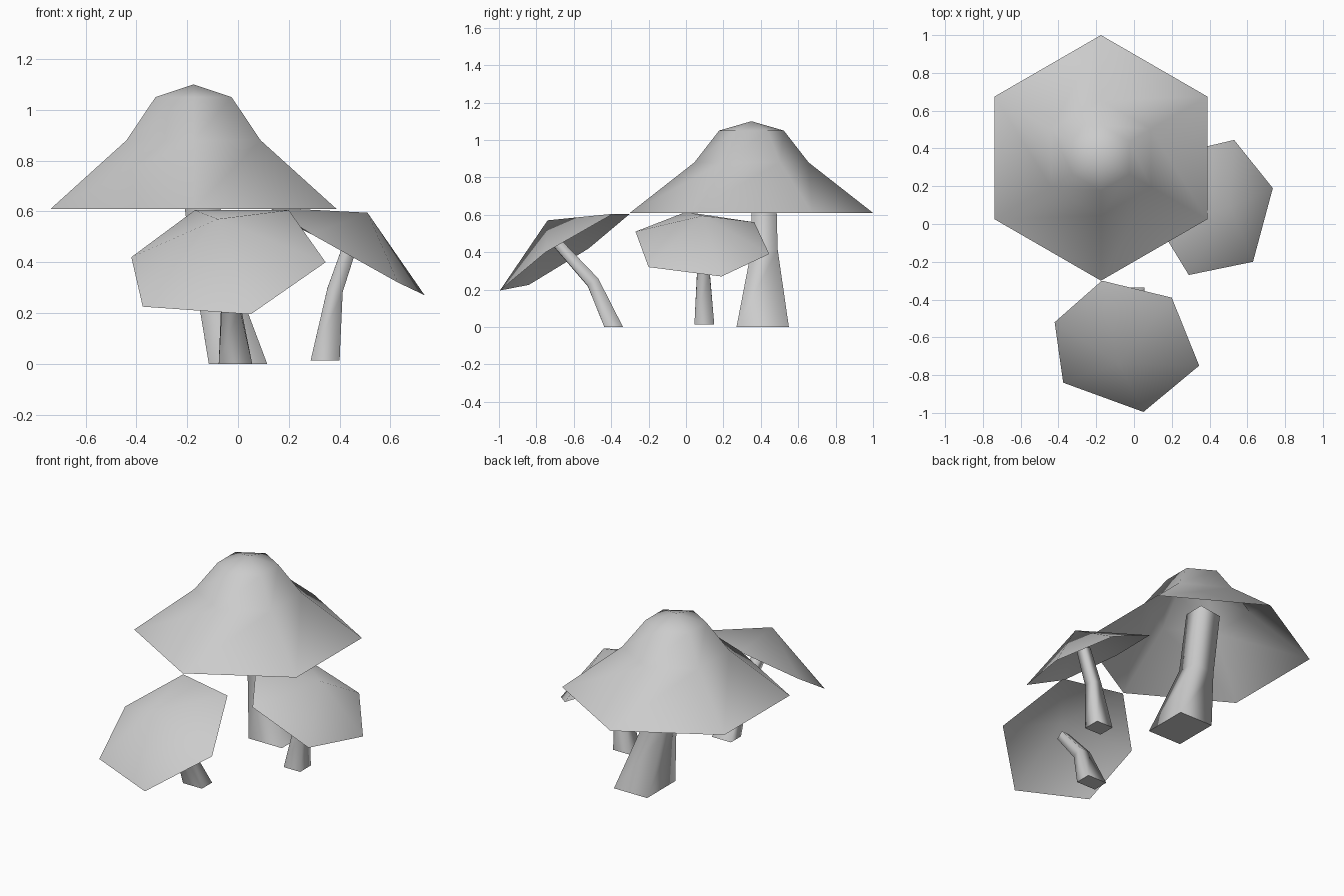
import bpy, bmesh
from math import cos, sin, radians
from mathutils import Vector

if "Cube" in bpy.data.objects:
    bpy.data.objects.remove(bpy.data.objects["Cube"], do_unlink=True)

# Single plain grey for every part
grey = bpy.data.materials.new("plain_grey")
grey.use_nodes = True
grey.diffuse_color = (0.6, 0.6, 0.6, 1)
grey.node_tree.nodes["Principled BSDF"].inputs["Base Color"].default_value = grey.diffuse_color


def finish(name, bm):
    bmesh.ops.recalc_face_normals(bm, faces=bm.faces)
    mesh = bpy.data.meshes.new(name)
    bm.to_mesh(mesh)
    bm.free()
    mesh.materials.append(grey)
    obj = bpy.data.objects.new(name, mesh)
    bpy.context.collection.objects.link(obj)
    return obj


def bridge(bm, lower, upper):
    count = len(lower)
    for i in range(count):
        j = (i + 1) % count
        bm.faces.new((lower[i], lower[j], upper[j], upper[i])).smooth = True


def make_cap(name, rings, apex):
    """Open smooth shell: rings from the rim upwards, closed by an apex."""
    bm = bmesh.new()
    loops = [[bm.verts.new(p) for p in ring] for ring in rings]
    for lower, upper in zip(loops, loops[1:]):
        bridge(bm, lower, upper)
    tip, top = bm.verts.new(apex), loops[-1]
    for i in range(len(top)):
        bm.faces.new((top[i], top[(i + 1) % len(top)], tip)).smooth = True
    return finish(name, bm)


def make_stem(name, path):
    """Bent four-sided stem: path entries are (centre, half width, half depth)."""
    bm = bmesh.new()
    up = Vector((0, 0, 1))
    centres = [Vector(c) for c, _, _ in path]
    loops = []
    for i, (_, hx, hy) in enumerate(path):
        # The foot stays level; upper sections follow the bend
        before = centres[i] - centres[max(i - 1, 0)]
        after = centres[min(i + 1, len(path) - 1)] - centres[i]
        heading = up if i == 0 else before.normalized() + after.normalized()
        turn = up.rotation_difference(heading)
        corners = ((-hx, -hy, 0), (hx, -hy, 0), (hx, hy, 0), (-hx, hy, 0))
        loops.append([bm.verts.new(centres[i] + turn @ Vector(c)) for c in corners])
    for lower, upper in zip(loops, loops[1:]):
        bridge(bm, lower, upper)
    for end in (loops[0], loops[-1]):
        for edge in bm.faces.new(end).edges:
            edge.smooth = False
    return finish(name, bm)


def hexagon(x, y, z, radius):
    angles = [radians(30 + 60 * i) for i in range(6)]
    return [(x + radius * cos(a), y + radius * sin(a), z) for a in angles]


# Large mushroom: bell-shaped hexagonal cap
bell = [(0.61, 0.65), (0.88, 0.305), (1.05, 0.173)]
make_cap("large_cap", [hexagon(-0.175, 0.35, z, r) for z, r in bell], (-0.175, 0.35, 1.10))
make_stem("large_stem", [((0, 0.41, 0), 0.115, 0.14),
                         ((-0.11, 0.42, 0.40), 0.07, 0.07),
                         ((-0.165, 0.415, 0.80), 0.07, 0.065)])

# Front mushroom: shallow cone tipped forwards
front_rim = [(-0.42, -0.52, 0.42), (-0.375, -0.84, 0.225), (0.05, -0.995, 0.195),
             (0.345, -0.75, 0.40), (0.2, -0.39, 0.605), (-0.17, -0.3, 0.605)]
make_cap("front_cap", [front_rim], (-0.08, -0.74, 0.57))
make_stem("front_stem", [((-0.01, -0.387, 0), 0.066, 0.05),
                         ((-0.03, -0.497, 0.238), 0.035, 0.034),
                         ((-0.055, -0.69, 0.45), 0.028, 0.026)])

# Side mushroom: shallow cone tipped sideways
side_rim = [(0.53, 0.445, 0.39), (0.19, 0.365, 0.56), (0.125, 0.0, 0.615),
            (0.29, -0.27, 0.51), (0.63, -0.2, 0.32), (0.735, 0.19, 0.27)]
make_cap("side_cap", [side_rim], (0.51, 0.09, 0.595))
make_stem("side_stem", [((0.343, 0.098, 0.013), 0.057, 0.053),
                        ((0.382, 0.093, 0.29), 0.031, 0.034),
                        ((0.45, 0.09, 0.49), 0.027, 0.03)])
